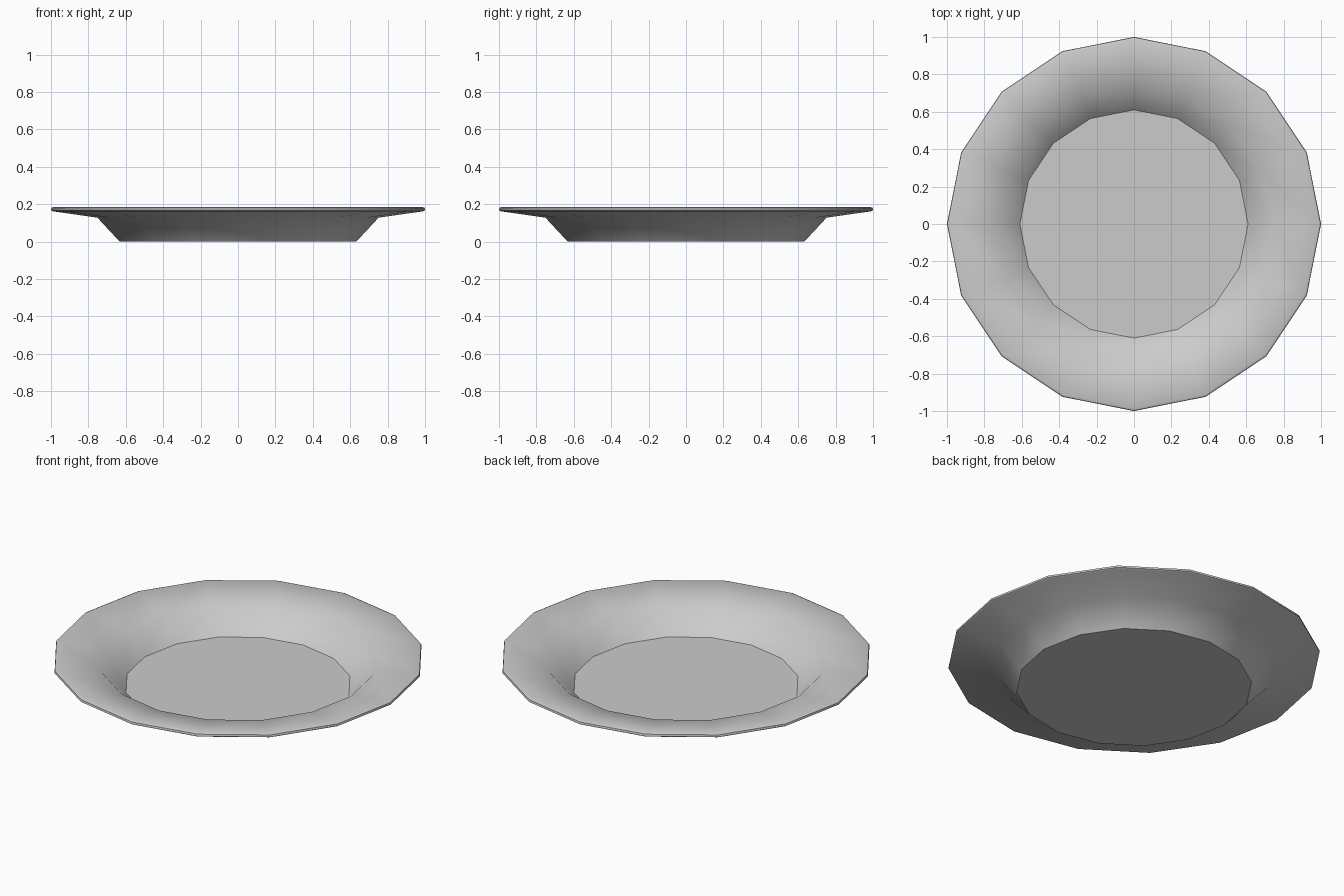
import bpy, bmesh, math

if "Cube" in bpy.data.objects:
    bpy.data.objects.remove(bpy.data.objects["Cube"])

SIDES = 16
# Closed profile (radius, height): underside, lip, then upper surface
profile = [(0.633, 0.0), (0.752, 0.128), (0.99, 0.162), (1.0, 0.168), (0.998, 0.18),
           (0.985, 0.186), (0.74, 0.149), (0.61, 0.021)]

bm = bmesh.new()
rings = []
for r, z in profile:
    rings.append([bm.verts.new((r * math.cos(2 * math.pi * i / SIDES),
                                r * math.sin(2 * math.pi * i / SIDES), z))
                  for i in range(SIDES)])

# Walls between neighbouring rings
for a, b in zip(rings, rings[1:]):
    for i in range(SIDES):
        j = (i + 1) % SIDES
        bm.faces.new((a[i], a[j], b[j], b[i]))

# Flat base and flat floor
bm.faces.new(rings[0][::-1])
bm.faces.new(rings[-1])
bmesh.ops.recalc_face_normals(bm, faces=bm.faces)

mesh = bpy.data.meshes.new("plate")
bm.to_mesh(mesh)
bm.free()
plate = bpy.data.objects.new("plate", mesh)
bpy.context.collection.objects.link(plate)

# Smooth rim and walls, crisp floor edge
bpy.context.view_layer.objects.active = plate
plate.select_set(True)
bpy.ops.object.shade_smooth_by_angle(angle=math.radians(40))
